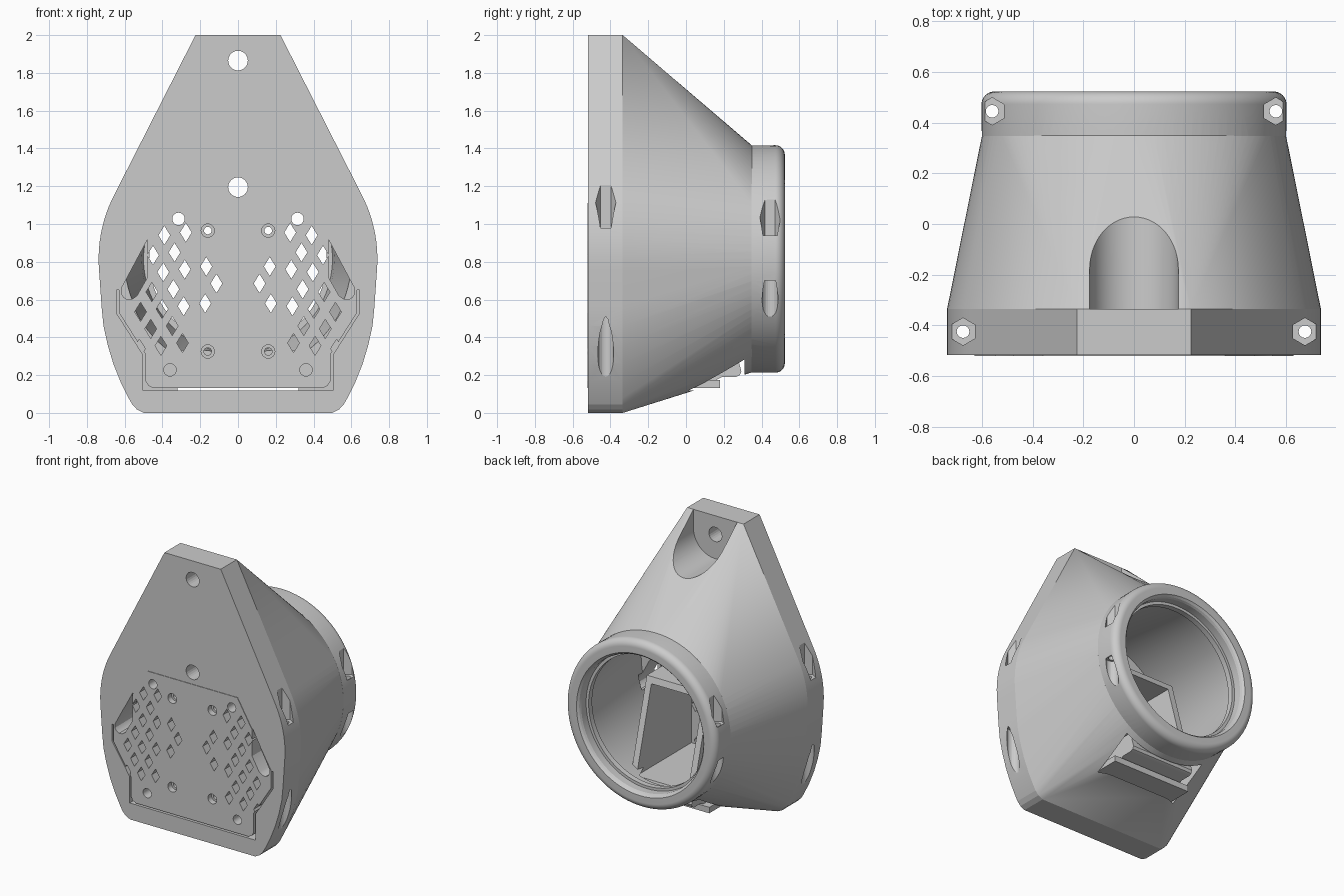
import bpy, bmesh
from math import sin, cos, pi

if "Cube" in bpy.data.objects:
    bpy.data.objects.remove(bpy.data.objects["Cube"])

CZ = 0.815  # height of the round opening's axis


def finish(name, bm):
    bmesh.ops.recalc_face_normals(bm, faces=bm.faces)
    me = bpy.data.meshes.new(name)
    bm.to_mesh(me)
    bm.free()
    ob = bpy.data.objects.new(name, me)
    bpy.context.collection.objects.link(ob)
    return ob


def prisms(name, items):
    """Each item: (axis, 2D outline, start, end). Axis y uses (x,z), z uses (x,y), x uses (y,z)."""
    bm = bmesh.new()
    place = {'x': lambda a, b, d: (d, a, b), 'y': lambda a, b, d: (a, d, b), 'z': lambda a, b, d: (a, b, d)}
    for axis, pts, lo, hi in items:
        r0, r1 = [[bm.verts.new(place[axis](a, b, d)) for a, b in pts] for d in (lo, hi)]
        bm.faces.new(r0)
        bm.faces.new(r1[::-1])
        n = len(pts)
        for i in range(n):
            j = (i + 1) % n
            bm.faces.new((r0[i], r0[j], r1[j], r1[i]))
    return finish(name, bm)


def lathe(name, prof, n=96):
    """Solid of revolution about the opening axis; profile is (y, radius)."""
    bm = bmesh.new()
    rings = [[bm.verts.new((r * sin(2 * pi * i / n), y, CZ + r * cos(2 * pi * i / n)))
              for i in range(n)] for y, r in prof]
    for a, b in zip(rings, rings[1:]):
        for i in range(n):
            j = (i + 1) % n
            bm.faces.new((a[i], a[j], b[j], b[i]))
    bm.faces.new(rings[0])
    bm.faces.new(rings[-1])
    return finish(name, bm)


def boolean(ob, tool, op='DIFFERENCE', keep=False):
    m = ob.modifiers.new("bool", 'BOOLEAN')
    m.operation, m.object, m.solver = op, tool, 'EXACT'
    bpy.context.view_layer.objects.active = ob
    bpy.ops.object.modifier_apply(modifier=m.name)
    if not keep:
        bpy.data.objects.remove(tool)


def ngon(x, y, r, n=24):
    return [(x + r * sin(2 * pi * i / n), y + r * cos(2 * pi * i / n)) for i in range(n)]


def mirror(half):
    return half + [(-x, z) for x, z in reversed(half)]


def rect(a0, a1, b0, b1):
    return [(a0, b0), (a1, b0), (a1, b1), (a0, b1)]


def smooth(ob, angle):
    bpy.ops.object.select_all(action='DESELECT')
    ob.select_set(True)
    bpy.context.view_layer.objects.active = ob
    bpy.ops.object.shade_smooth_by_angle(angle=angle)


# Shell: hull from the front plate outline to the round rear
arc = [(0.738 * cos(t * pi / 180), CZ + 0.738 * sin(t * pi / 180)) for t in range(28, -15, -3)]
outline = mirror([(0.225, 2)] + arc + [(0.722, 0.56), (0.712, 0.46), (0.69, 0.36), (0.66, 0.26), (0.62, 0.16),
                  (0.58, 0.08), (0.56, 0.045), (0.535, 0.018), (0.5, 0.0)])
bm = bmesh.new()
for x, z in outline:
    bm.verts.new((x, -0.518, z))
    bm.verts.new((x, -0.335, z))
for x, z in ngon(0, CZ, 0.6, 96):
    bm.verts.new((x, 0.35, z))
bmesh.ops.convex_hull(bm, input=bm.verts)
bmesh.ops.dissolve_limit(bm, angle_limit=0.002, verts=bm.verts, edges=bm.edges)
shell = finish("mount_shell", bm)

# Rear collar with a rounded rim
rim = [(0.473 + 0.05 * sin(a * pi / 24), 0.552 + 0.05 * cos(a * pi / 24)) for a in range(13)]
boolean(shell, lathe("collar", [(0.3, 0.57), (0.348, 0.601)] + rim), 'UNION')

# Hollow inside with a lip at the opening
boolean(shell, lathe("cavity", [(-0.36, 0.61), (0.3, 0.51), (0.4, 0.5), (0.4, 0.47), (0.44, 0.47),
                                (0.44, 0.49), (0.495, 0.49), (0.51, 0.496), (0.53, 0.515)]))

# Screw recess, open at the top, and the two hanging holes
recess_u = [(0.175 * cos(pi + a * pi / 32), 1.865 + 0.175 * sin(pi + a * pi / 32)) for a in range(33)]
boolean(shell, prisms("screw_recess", [('y', recess_u + [(0.175, 2.2), (-0.175, 2.2)], -0.335, 0.5)]))
boolean(shell, prisms("hanging_holes", [('y', ngon(0, z, 0.052), -0.6, -0.3) for z in (1.865, 1.195)]))

# Panel recess, underside slot
g = 0.013
panel_half = [(0.36, 1.11), (0.63, 0.65), (0.63, 0.53), (0.49, 0.31), (0.49, 0.17), (0.475, 0.145), (0.45, 0.132)]
recess = mirror([(0.36, 1.11), (0.63, 0.65), (0.63 + g, 0.65), (0.63 + g, 0.528),
                 (0.49 + g, 0.308), (0.49 + g, 0.118)])
boolean(shell, prisms("panel_recess", [('y', recess, -0.6, -0.355)]))
boolean(shell, prisms("under_slot", [('x', rect(-0.4, 0.31, 0.1185, 0.33), -0.32, 0.32)]))

# Vertical bolts: through hole, nut pocket above, head pocket below
bolts = [(s * x, y, h, n) for s in (-1, 1) for x, y, h, n in ((0.56, 0.445, 0.7, 0.94), (0.675, -0.425, 0.52, 0.98))]
boolean(shell, prisms("bolt_holes", [('z', ngon(x, y, 0.025, 16), h - 0.05, n + 0.05) for x, y, h, n in bolts]))
boolean(shell, prisms("nut_pockets", [('z', ngon(x, y, 0.054, 6), n, 1.6) for x, y, h, n in bolts]))
boolean(shell, prisms("head_pockets", [('z', ngon(x, y, 0.042), -0.1, h) for x, y, h, n in bolts]))

# Front panel fitted into the recess
panel = prisms("front_panel", [('y', mirror(panel_half), -0.522, -0.355)])

# Perforations: a slanted grid of diamonds, plus round holes
holes = []
for i in range(5):
    for j in range(6):
        x, z = 0.114 + 0.054 * i + 0.06 * j, 0.685 + 0.09 * i - 0.105 * j
        k = i + j
        if k == 2 or k > 7 or not 0.33 < z < 0.98 or (k == 7 and z > 0.6):
            continue
        for s in (-1, 1):
            holes.append(('y', [(s * x - 0.031, z), (s * x, z + 0.05), (s * x + 0.031, z), (s * x, z - 0.05)],
                          -0.6, -0.3))
for s in (-1, 1):
    for x, z in ((0.315, 1.027), (0.36, 0.228)):
        holes.append(('y', ngon(s * x, z, 0.033), -0.6, -0.3))
    for z in (0.965, 0.325):
        holes.append(('y', ngon(s * 0.16, z, 0.02, 16), -0.6, -0.3))
boolean(panel, prisms("perforations", holes))
boolean(panel, prisms("counterbores", [('y', ngon(s * 0.16, z, 0.035), -0.6, -0.48)
                                       for s in (-1, 1) for z in (0.965, 0.325)]))

# Slanted side openings through panel and shell
side = [(0.478, 0.92), (0.478, 0.72), (0.535, 0.62), (0.56, 0.603), (0.585, 0.6), (0.605, 0.612),
        (0.617, 0.632), (0.617, 0.66)]
openings = prisms("side_openings", [('y', [(s * x, z) for x, z in side], -0.6, -0.3) for s in (-1, 1)])
boolean(shell, openings, keep=True)
boolean(panel, openings)

# Box frame behind the panel, with a sloping open back and rounded lower edge
frame = prisms("inner_frame", [('x', [(-0.355, 0.175), (0.16, 0.175), (0.19, 0.19), (0.265, 0.19), (0.285, 0.2),
                                      (0.293, 0.22), (0.285, 0.25), (0.09, 0.945), (-0.355, 0.945)], -0.25, 0.25)])
boolean(frame, prisms("frame_opening", [('y', rect(-0.205, 0.205, 0.3, 0.9), -0.6, 0.5)]))

# Bottom shelf showing through the slot
shelf = prisms("bottom_shelf", [('x', rect(-0.355, 0.18, 0.132, 0.175), -0.312, 0.312)])

smooth(shell, 0.18)
for ob in (panel, frame, shelf):
    smooth(ob, 0.5)
